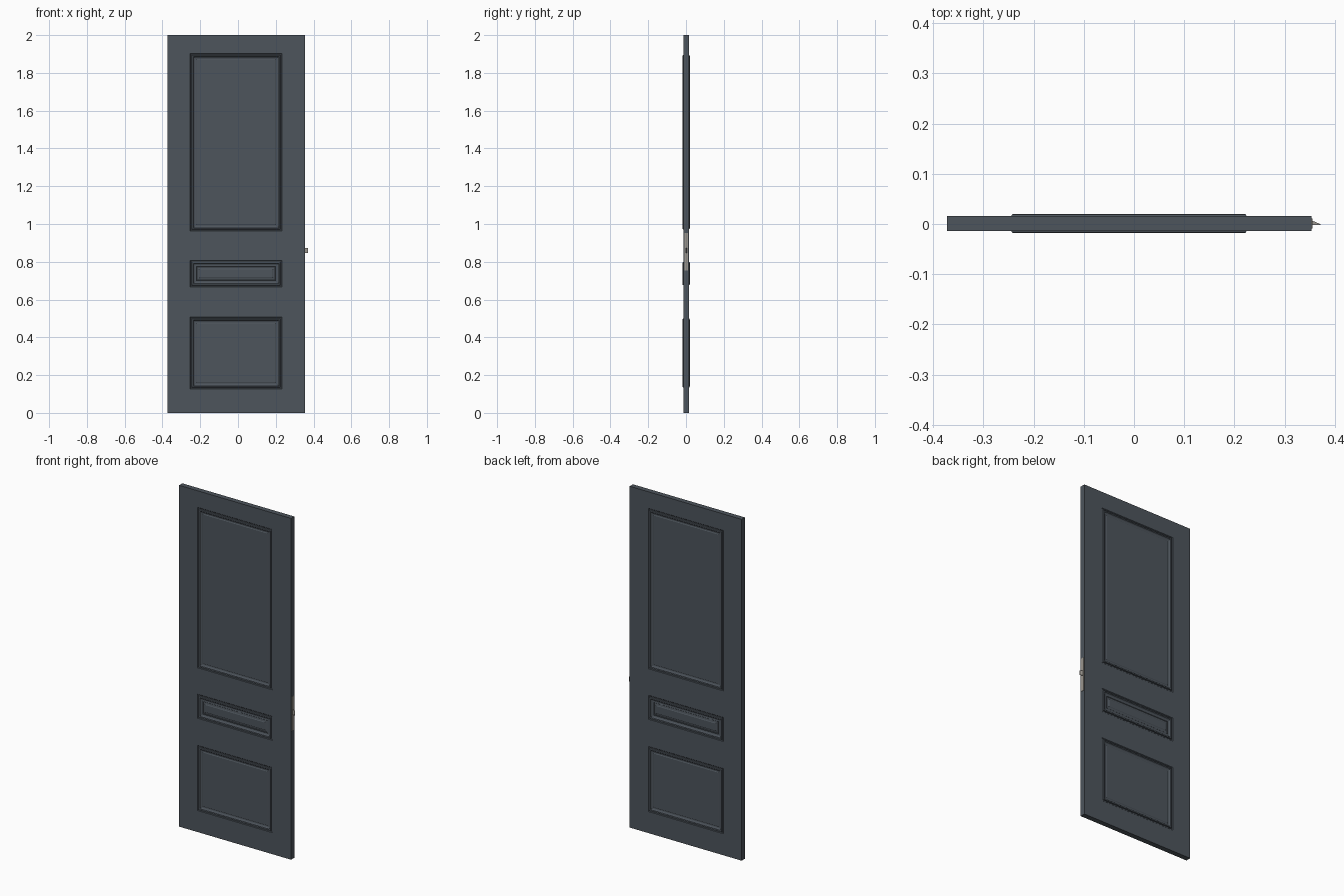
import bpy, bmesh

if "Cube" in bpy.data.objects:
    bpy.data.objects.remove(bpy.data.objects["Cube"])

CY, HALF = 0.001, 0.015          # middle plane and half thickness of the slab
X0, X1, H = -0.372, 0.354, 2.0


def material(name, rgb):
    m = bpy.data.materials.new(name)
    m.diffuse_color = (*rgb, 1)
    m.use_nodes = True
    m.node_tree.nodes["Principled BSDF"].inputs["Base Color"].default_value = m.diffuse_color
    return m


PAINT = material("slate_paint", (0.075, 0.09, 0.107))
METAL = material("dull_metal", (0.32, 0.30, 0.27))


def finish(name, bm, mat):
    bmesh.ops.remove_doubles(bm, verts=bm.verts, dist=1e-5)
    bmesh.ops.recalc_face_normals(bm, faces=bm.faces)
    me = bpy.data.meshes.new(name)
    bm.to_mesh(me)
    bm.free()
    me.materials.append(mat)
    ob = bpy.data.objects.new(name, me)
    bpy.context.collection.objects.link(ob)
    return ob


def quad(bm, pts):
    return bm.faces.new([bm.verts.new(p) for p in pts])


# Panel openings: name, left, right, bottom, top
PX0, PX1 = -0.253, 0.233
PANELS = [("lower_panel", 0.126, 0.508),
          ("middle_panel", 0.667, 0.808),
          ("upper_panel", 0.963, 1.903)]

# Stiles and rails with three openings
bm = bmesh.new()
xs = [X0, PX0, PX1, X1]
zs = [0] + [z for p in PANELS for z in p[1:]] + [H]
for i in range(3):
    for j in range(len(zs) - 1):
        if i == 1 and j % 2 == 1:
            continue
        a, b, c, d = xs[i], xs[i + 1], zs[j], zs[j + 1]
        for y in (CY - HALF, CY + HALF):
            quad(bm, [(a, y, c), (b, y, c), (b, y, d), (a, y, d)])
ya, yb = CY - HALF, CY + HALF
for x in (X0, X1):
    for c, d in zip(zs, zs[1:]):
        quad(bm, [(x, ya, c), (x, yb, c), (x, yb, d), (x, ya, d)])
for z in (0, H):
    for a, b in zip(xs, xs[1:]):
        quad(bm, [(a, ya, z), (b, ya, z), (b, yb, z), (a, yb, z)])


# Moulded panels: rings of (inset, height above the slab face) on both faces
MOULD = [(0, 0), (0.003, -0.003), (0.008, -0.003), (0.010, 0.003),
         (0.013, 0.004), (0.017, 0.003), (0.021, -0.002), (0.026, -0.004),
         (0.031, -0.004), (0.034, -0.002)]
FIELD = [(0.036, -0.004), (0.047, -0.002), (0.050, 0.0)]


def add_panel(bm, z0, z1, profile):
    for s in (-1, 1):
        rings = []
        for inset, h in profile:
            y = CY + s * (HALF + h)
            a, b, c, d = PX0 + inset, PX1 - inset, z0 + inset, z1 - inset
            rings.append([(a, y, c), (b, y, c), (b, y, d), (a, y, d)])
        for r, t in zip(rings, rings[1:]):
            for k in range(4):
                n = (k + 1) % 4
                quad(bm, [r[k], r[n], t[n], t[k]])
        quad(bm, rings[-1])


for name, z0, z1 in PANELS:
    add_panel(bm, z0, z1, MOULD + (FIELD if name == "middle_panel" else []))
finish("door_leaf", bm, PAINT)


# Latch faceplate on the closing edge
bm = bmesh.new()
bmesh.ops.create_cube(bm, size=1)
for v in bm.verts:
    v.co = (X1 + v.co.x * 0.003, CY + v.co.y * 0.02, 0.853 + v.co.z * 0.2)
finish("latch_plate", bm, METAL)

# Wedge shaped latch bolt
bm = bmesh.new()
base = quad(bm, [(X1, -0.002, 0.846), (0.371, -0.002, 0.846),
                 (0.371, 0.0, 0.846), (X1, 0.007, 0.846)])
ext = bmesh.ops.extrude_face_region(bm, geom=[base])
for g in ext["geom"]:
    if isinstance(g, bmesh.types.BMVert):
        g.co.z += 0.027
finish("latch_bolt", bm, METAL)
